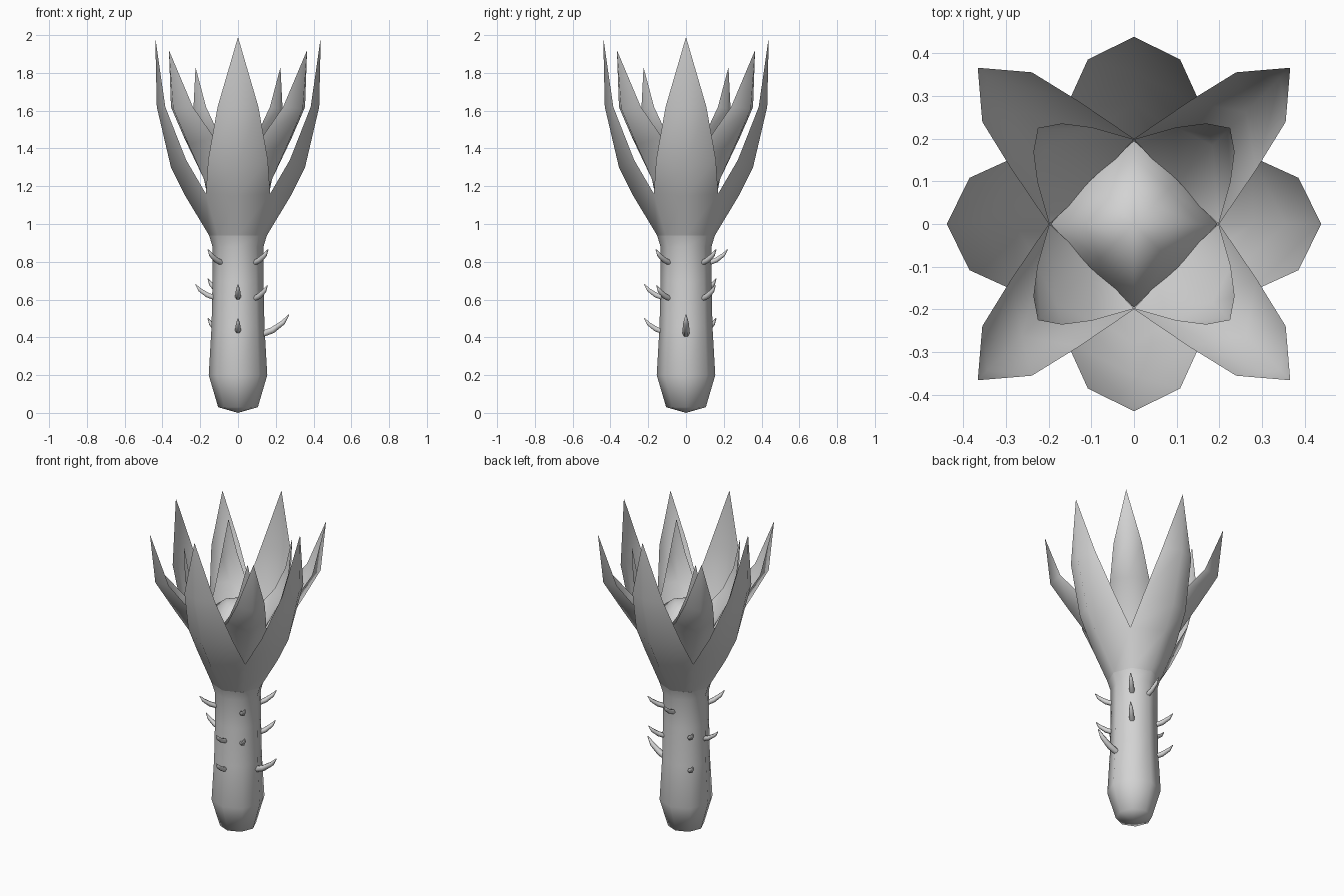
import bpy, bmesh, math
from mathutils import Matrix, Vector

if "Cube" in bpy.data.objects:
    bpy.data.objects.remove(bpy.data.objects["Cube"])

grey = bpy.data.materials.new("plain grey")
grey.diffuse_color = (0.65, 0.65, 0.65, 1)
grey.use_nodes = True
grey.node_tree.nodes["Principled BSDF"].inputs["Base Color"].default_value = grey.diffuse_color


def finish(name, bm, angle=85):
    bmesh.ops.remove_doubles(bm, verts=bm.verts, dist=0.002)
    mesh = bpy.data.meshes.new(name)
    bm.to_mesh(mesh)
    bm.free()
    mesh.materials.append(grey)
    mesh.shade_smooth()
    mesh.set_sharp_from_angle(angle=math.radians(angle))
    obj = bpy.data.objects.new(name, mesh)
    bpy.context.collection.objects.link(obj)
    return obj


def lathe(name, profile, sides=8, diagonal=1.0):
    """Revolve (radius, height) pairs; diagonal scales every second corner."""
    bm = bmesh.new()
    rings = []
    for r, z in profile:
        ring = []
        for i in range(sides):
            a = 2 * math.pi * i / sides
            rr = r * (diagonal if i % 2 else 1)
            ring.append(bm.verts.new((rr * math.cos(a), rr * math.sin(a), z)))
        rings.append(ring)
    for a, b in zip(rings, rings[1:]):
        for i in range(sides):
            j = (i + 1) % sides
            bm.faces.new((a[i], a[j], b[j], b[i]))
    return finish(name, bm)


def petal_cup(name, rows, tip, turn):
    """Four petals joined at the base.
    Row: (mid radius, mid z, edge radius, edge half width, edge z)."""
    bm = bmesh.new()
    for k in range(4):
        rot = Matrix.Rotation(math.radians(turn + 90 * k), 3, 'Z')
        new = lambda r, t, z: bm.verts.new(rot @ Vector((r, t, z)))
        grid = [(new(er, -w, ez), new(mr, 0, mz), new(er, w, ez))
                for mr, mz, er, w, ez in rows]
        for a, b in zip(grid, grid[1:]):
            for i in (0, 1):
                bm.faces.new((a[i], a[i + 1], b[i + 1], b[i]))
        point = new(tip[0], 0, tip[1])
        top = grid[-1]
        bm.faces.new((top[0], top[1], point))
        bm.faces.new((top[1], top[2], point))
    return finish(name, bm)


def thorn(name, azimuth, z, reach, rise, size=0.015):
    """Upward-curving spike leaving the trunk."""
    bm = bmesh.new()
    rot = Matrix.Rotation(math.radians(azimuth), 3, 'Z')
    start = 0.11
    rings = []
    for s, h, rad in ((0, 0, 1), (0.45, 0.25, 1), (0.8, 0.62, 0.75), (1, 1, 0.15)):
        c = Vector((start + (reach - start) * s, 0, z + rise * h))
        tilt = 0.2 + 0.8 * s
        ring = []
        for i in range(6):
            a = math.pi * i / 3
            u, v = rad * size * math.cos(a), rad * size * math.sin(a)
            ring.append(bm.verts.new(rot @ (c + Vector((-v * math.sin(tilt), u, v * math.cos(tilt))))))
        rings.append(ring)
    for a, b in zip(rings, rings[1:]):
        for i in range(6):
            j = (i + 1) % 6
            bm.faces.new((a[i], a[j], b[j], b[i]))
    bm.faces.new(rings[-1])
    bm.faces.new(rings[0][::-1])
    bmesh.ops.recalc_face_normals(bm, faces=bm.faces)
    return finish(name, bm)


# Trunk
lathe("trunk", [(0, 0), (0.105, 0.03), (0.155, 0.2), (0.14, 0.46),
                (0.135, 0.7), (0.135, 0.88), (0.153, 0.94)])

# Outer petals point along the axes
petal_cup("outer_petals", [
    (0.153, 0.94, 0.108, 0.108, 0.94),
    (0.28, 1.15, 0.17, 0.17, 1.16),
    (0.355, 1.30, 0.275, 0.158, 1.34),
    (0.43, 1.62, 0.385, 0.108, 1.62)], (0.438, 1.99), 0)

# Middle petals sit in the gaps on the diagonals
petal_cup("middle_petals", [
    (0.13, 0.98, 0.09, 0.09, 0.98),
    (0.25, 1.23, 0.141, 0.141, 1.33),
    (0.37, 1.42, 0.293, 0.112, 1.46),
    (0.485, 1.61, 0.42, 0.082, 1.62)], (0.517, 1.92), 45)

# Inner petals are short and steep
petal_cup("inner_petals", [
    (0.135, 1.29, 0.14, 0.14, 1.34),
    (0.26, 1.45, 0.23, 0.09, 1.47),
    (0.31, 1.61, 0.286, 0.047, 1.62)], (0.318, 1.83), 45)

# Domed, four-cornered heart between the petals
lathe("heart", [(0.195, 1.31), (0.155, 1.39), (0.085, 1.445), (0, 1.465)], diagonal=0.74)

# Thorns: azimuth, base height, reach, rise
thorns = [(0, 0.41, 0.27, 0.11), (-90, 0.425, 0.22, 0.075), (135, 0.425, 0.225, 0.075),
          (-90, 0.605, 0.22, 0.075), (180, 0.605, 0.225, 0.075), (-45, 0.6, 0.22, 0.075),
          (45, 0.6, 0.22, 0.075), (135, 0.635, 0.225, 0.075), (-135, 0.79, 0.225, 0.075),
          (-45, 0.79, 0.225, 0.075), (45, 0.79, 0.225, 0.075), (90, 0.79, 0.22, 0.075)]
for n, (az, z, reach, rise) in enumerate(thorns, 1):
    thorn(f"thorn_{n}", az, z, reach, rise, 0.019 if n == 1 else 0.015)
